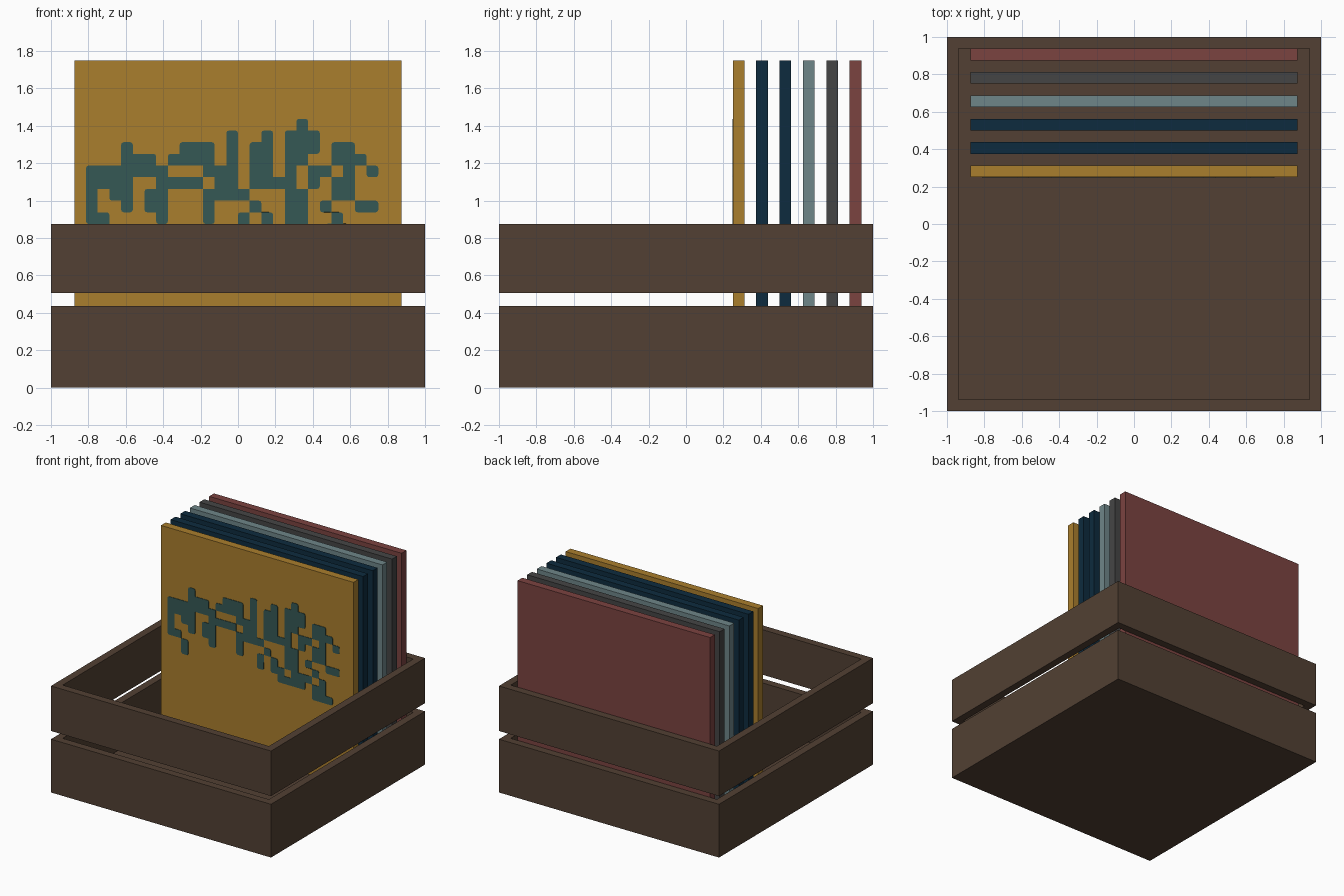
import bpy, bmesh

cube = bpy.data.objects.get("Cube")
if cube:
    bpy.data.objects.remove(cube, do_unlink=True)


def material(name, rgb):
    """Flat material from 0-255 sRGB values."""
    lin = [((c / 255 + 0.055) / 1.055) ** 2.4 if c > 10 else c / 255 / 12.92 for c in rgb]
    m = bpy.data.materials.new(name)
    m.use_nodes = True
    m.diffuse_color = (*lin, 1)
    m.node_tree.nodes["Principled BSDF"].inputs["Base Color"].default_value = (*lin, 1)
    return m


wood = material("brown wood", (82, 64, 51))
gold = material("gold", (170, 126, 45))
navy = material("navy", (13, 43, 62))
pale = material("pale teal", (110, 134, 137))
grey = material("dark grey", (69, 69, 69))
red = material("dull red", (123, 67, 64))
paint = material("dark teal paint", (53, 88, 85))


def finish(name, bm, mat):
    bmesh.ops.recalc_face_normals(bm, faces=bm.faces)
    mesh = bpy.data.meshes.new(name)
    bm.to_mesh(mesh)
    bm.free()
    mesh.materials.append(mat)
    ob = bpy.data.objects.new(name, mesh)
    bpy.context.collection.objects.link(ob)
    return ob


def box(name, lo, hi, mat):
    bm = bmesh.new()
    bmesh.ops.create_cube(bm, size=1)
    for v in bm.verts:
        v.co = [(a + b) / 2 + c * (b - a) for a, b, c in zip(lo, hi, v.co)]
    return finish(name, bm, mat)


T = 0.0625   # board and sleeve thickness


def frame(name, z0, z1, floor=None):
    """Square ring of boards, closed by a floor when a height is given."""
    bm = bmesh.new()
    r = 1 - T
    square = ((-1, -1), (1, -1), (1, 1), (-1, 1))

    def loop(s, z):
        return [bm.verts.new((x * s, y * s, z)) for x, y in square]

    inner_z = z0 if floor is None else floor
    loops = [loop(1, z0), loop(1, z1), loop(r, z1), loop(r, inner_z)]
    pairs = list(zip(loops, loops[1:]))
    if floor is None:
        pairs.append((loops[3], loops[0]))
    else:
        bm.faces.new(loops[0])
        bm.faces.new(loops[3])
    for a, b in pairs:
        for i in range(4):
            j = (i + 1) % 4
            bm.faces.new((a[i], a[j], b[j], b[i]))
    return finish(name, bm, wood)


# Crate: lower tray and upper band with an open slot between
frame("crate_tray", 0, 0.4375, floor=T)
frame("crate_upper_band", 0.505, 0.875)

# Row of upright sleeves standing in the back of the crate
for i, mat in enumerate((gold, navy, navy, pale, grey, red)):
    y = 0.25 + i * 2 * T
    box(f"sleeve_{i + 1}", (-0.875, y, T), (0.875, y + T, 1.75), mat)

# Abstract blocky paint pattern on the front sleeve, one character per cell
PATTERN = (
    "..................#......",
    "............#..#.###.....",
    "...#....###.#.##.###.##..",
    "...###.####.#.##.##..###.",
    "#######...###.##.#.##.#.#",
    "####..####.##.####.#.##..",
    "#.##.##...####...##..##..",
    "#..#.##...#...#..##.#..##",
    "##....#...#..#.#.##..#...",
    "..#..........#.##.###.#..",
    "..#.............####.##..",
    ".....................###.",
)
bm = bmesh.new()
for r, row in enumerate(PATTERN):
    for c, cell in enumerate(row):
        if cell == "#":
            x, z = -0.8125 + c * T, 1.4375 - r * T
            bm.faces.new([bm.verts.new((x + a * T, 0.247, z - b * T))
                          for a, b in ((0, 1), (1, 1), (1, 0), (0, 0))])
bmesh.ops.remove_doubles(bm, verts=bm.verts, dist=0.001)
# Round the outer corners of the blocks
corners = [v for v in bm.verts if len(v.link_faces) == 1]
bmesh.ops.bevel(bm, geom=corners, offset=0.014, segments=2, profile=0.5, affect='VERTICES')
pattern = finish("paint_pattern", bm, paint)
solid = pattern.modifiers.new("thickness", 'SOLIDIFY')
solid.thickness = 0.004
solid.offset = 0
